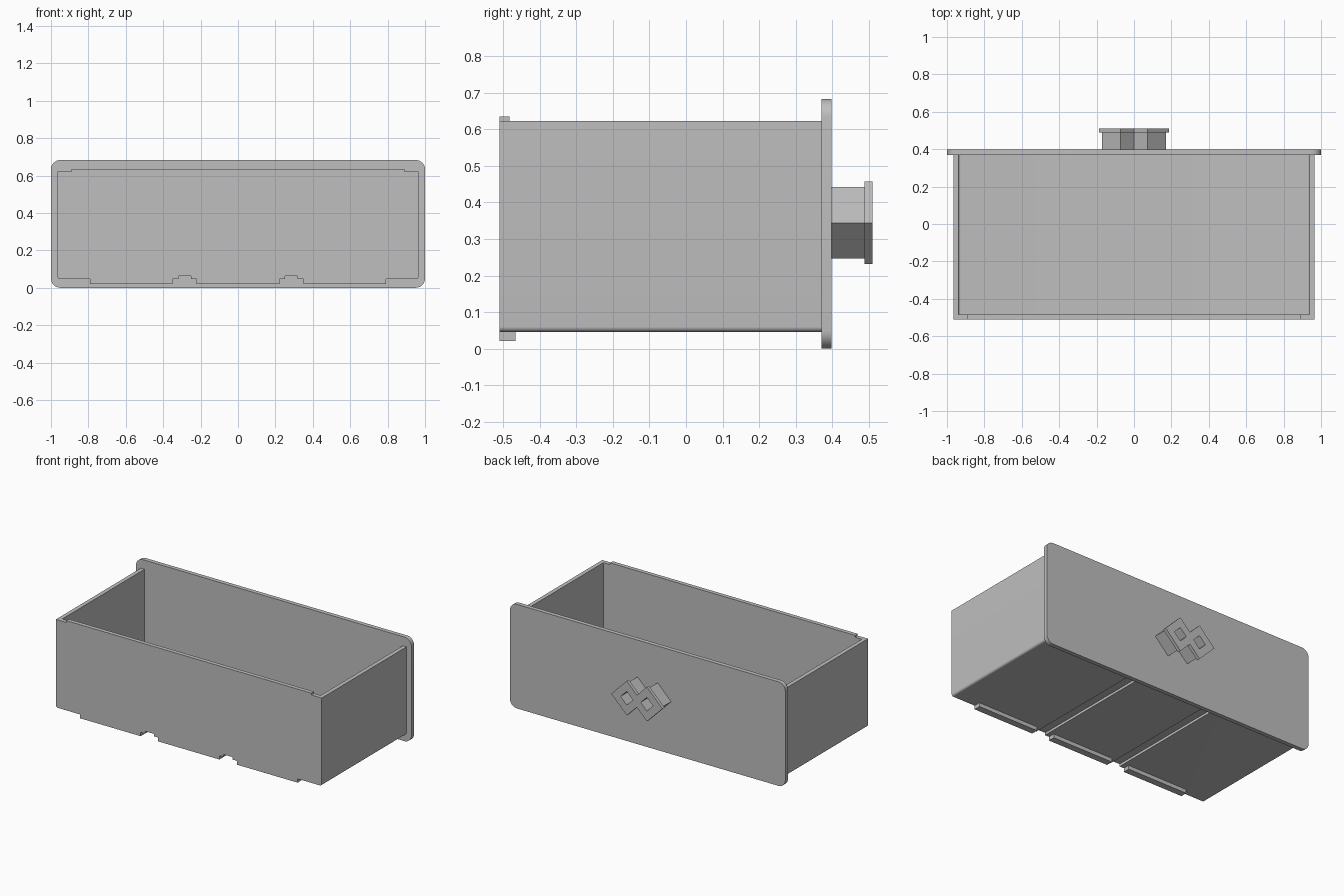
import bpy, bmesh, math

if "Cube" in bpy.data.objects:
    bpy.data.objects.remove(bpy.data.objects["Cube"])

grey = bpy.data.materials.new("light_grey")
grey.diffuse_color = (0.52, 0.52, 0.52, 1)
grey.use_nodes = True
grey.node_tree.nodes["Principled BSDF"].inputs["Base Color"].default_value = grey.diffuse_color


def prism(name, pts, y0, y1):
    """Extrude an (x, z) outline along y."""
    bm = bmesh.new()
    face = bm.faces.new([bm.verts.new((x, y0, z)) for x, z in pts])
    ext = bmesh.ops.extrude_face_region(bm, geom=[face])
    for v in ext["geom"]:
        if isinstance(v, bmesh.types.BMVert):
            v.co.y = y1
    bmesh.ops.recalc_face_normals(bm, faces=bm.faces[:])
    me = bpy.data.meshes.new(name)
    bm.to_mesh(me)
    bm.free()
    me.materials.append(grey)
    ob = bpy.data.objects.new(name, me)
    bpy.context.collection.objects.link(ob)
    return ob


def rect(x0, x1, z0, z1):
    return [(x0, z0), (x1, z0), (x1, z1), (x0, z1)]


def arc(cx, cz, r, a0, n=8):
    """Quarter arc starting at angle a0 (degrees)."""
    return [(cx + r * math.cos(math.radians(a0 + 90 * i / n)),
             cz + r * math.sin(math.radians(a0 + 90 * i / n))) for i in range(n + 1)]


def tub(w, z0, z1, r):
    """Outline with rounded bottom corners and square top corners."""
    return (arc(-w + r, z0 + r, r, 180) + arc(w - r, z0 + r, r, 270)
            + [(w, z1), (-w, z1)])


def combine(ob, other, op):
    mod = ob.modifiers.new(op, 'BOOLEAN')
    mod.operation, mod.object, mod.solver = op, other, 'EXACT'
    bpy.context.view_layer.objects.active = ob
    bpy.ops.object.modifier_apply(modifier=mod.name)
    bpy.data.objects.remove(other)


def smooth(ob):
    bpy.ops.object.select_all(action='DESELECT')
    ob.select_set(True)
    bpy.context.view_layer.objects.active = ob
    bpy.ops.object.shade_smooth_by_angle(angle=math.radians(30))


# Drawer tub: solid body, hollowed, with grooves under the floor
FRONT, BACK = -0.51, 0.37
drawer = prism("drawer_box", tub(0.965, 0.046, 0.623, 0.014), FRONT, BACK)
combine(drawer, prism("cavity", tub(0.938, 0.072, 0.8, 0.012), -0.483, BACK + 0.1), 'DIFFERENCE')
for s in (-1, 1):
    x = s * 0.285
    combine(drawer, prism("groove", rect(x - 0.033, x + 0.033, 0.0, 0.062), FRONT - 0.1, BACK + 0.1), 'DIFFERENCE')

# Raised stop along the top of the end wall, and runners under it
combine(drawer, prism("top_lip", rect(-0.89, 0.89, 0.6, 0.635), FRONT, -0.483), 'UNION')
for x0, x1 in ((-0.79, -0.35), (-0.222, 0.222), (0.35, 0.79)):
    combine(drawer, prism("runner", rect(x0, x1, 0.021, 0.06), FRONT, -0.466), 'UNION')
smooth(drawer)

# Face plate with rounded corners
R = 0.05
plate = prism("face_plate",
              arc(-1 + R, R, R, 180) + arc(1 - R, R, R, 270)
              + arc(1 - R, 0.683 - R, R, 0) + arc(-1 + R, 0.683 - R, R, 90),
              BACK, 0.398)
smooth(plate)

# Handle: two overlapping diamonds, with a wider cap and square holes
CX, CZ = 0.073, 0.344


def double_diamond(d):
    top = [(CX + d, 0), (CX, d), (0, d - CX), (-CX, d)]
    return [(x, CZ + z) for x, z in top] + [(-x, CZ - z) for x, z in top]


handle = prism("handle", double_diamond(0.098), 0.398, 0.49)
cap = prism("handle_cap", double_diamond(0.113), 0.488, 0.51)
combine(handle, cap, 'UNION')
for s in (-1, 1):
    h = 0.045
    hole = [(s * CX + h, CZ), (s * CX, CZ + h), (s * CX - h, CZ), (s * CX, CZ - h)]
    combine(handle, prism("hole", hole, 0.38, 0.6), 'DIFFERENCE')
